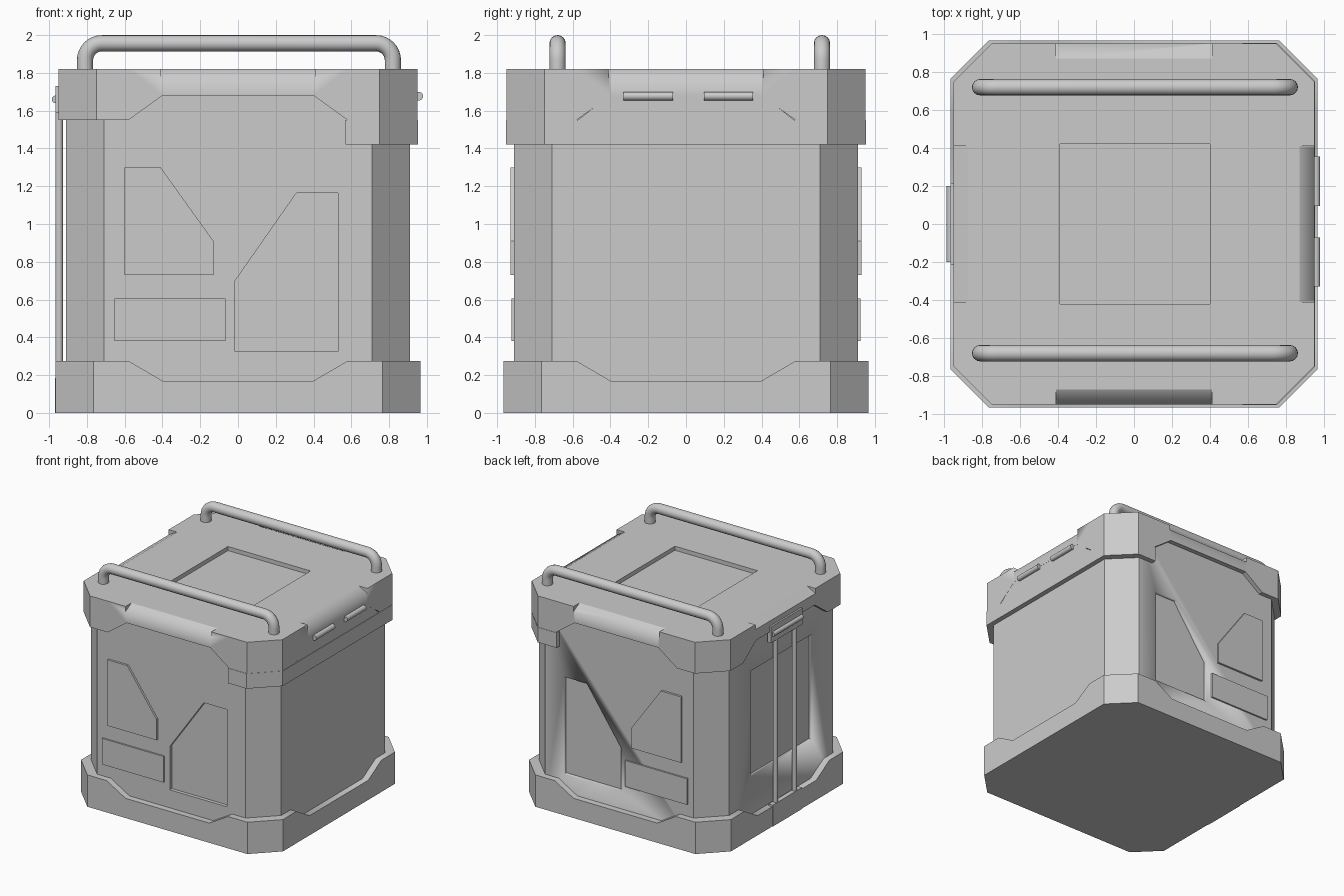
import bpy, bmesh, math
from mathutils import Vector

if "Cube" in bpy.data.objects:
    bpy.data.objects.remove(bpy.data.objects["Cube"])


def add(name, bm, smooth=35):
    bmesh.ops.recalc_face_normals(bm, faces=bm.faces[:])
    me = bpy.data.meshes.new(name)
    bm.to_mesh(me)
    bm.free()
    ob = bpy.data.objects.new(name, me)
    bpy.context.collection.objects.link(ob)
    bpy.ops.object.select_all(action='DESELECT')
    ob.select_set(True)
    bpy.context.view_layer.objects.active = ob
    bpy.ops.object.shade_smooth_by_angle(angle=math.radians(smooth))
    return ob


def loft(name, loops):
    """Closed solid through a list of equal-length point loops."""
    bm = bmesh.new()
    rings = [[bm.verts.new(p) for p in lp] for lp in loops]
    n = len(rings[0])
    for a, b in zip(rings, rings[1:]):
        for i in range(n):
            j = (i + 1) % n
            bm.faces.new((a[i], a[j], b[j], b[i]))
    bm.faces.new(rings[0])
    bm.faces.new(rings[-1])
    return add(name, bm)


def box(name, x0, x1, y0, y1, z0, z1):
    base = [(x0, y0), (x1, y0), (x1, y1), (x0, y1)]
    return loft(name, [[(x, y, z) for x, y in base] for z in (z0, z1)])


def tube(name, pts, r, fillet=0.0):
    """Round bar along a path; inner corners get rounded by the fillet."""
    path = []
    for i, p in enumerate(pts):
        p = Vector(p)
        if 0 < i < len(pts) - 1 and fillet:
            a = p + (Vector(pts[i - 1]) - p).normalized() * fillet
            b = p + (Vector(pts[i + 1]) - p).normalized() * fillet
            c = a + b - p
            for k in range(9):
                t = k * math.pi / 16
                path.append(c + (a - c) * math.cos(t) + (b - c) * math.sin(t))
        else:
            path.append(p)
    loops = []
    plane_n = Vector((0, 1, 0)) if len(pts) > 2 else None
    for i, p in enumerate(path):
        t = (path[min(i + 1, len(path) - 1)] - path[max(i - 1, 0)]).normalized()
        u = plane_n or t.orthogonal().normalized()
        v = t.cross(u)
        loops.append([p + r * (u * math.cos(k * math.pi / 8) + v * math.sin(k * math.pi / 8))
                      for k in range(16)])
    return loft(name, loops)


def cut(target, cutter):
    cutter.hide_render = True
    bpy.context.view_layer.objects.active = target
    m = target.modifiers.new("cut", 'BOOLEAN')
    m.operation, m.solver, m.object = 'DIFFERENCE', 'EXACT', cutter
    bpy.ops.object.modifier_apply(modifier=m.name)
    bpy.data.objects.remove(cutter)


def octagon(h, c):
    q = h - c
    return [(q, -h), (h, -q), (h, q), (q, h), (-q, h), (-h, q), (-h, -q), (-q, -h)]


def rim(name, h, c, z_flat, z_edge, z_mid, z_deep):
    """Chamfered collar whose edge steps back in a trapezoid on each side."""
    def ring(h, c, ze, zm):
        out = []
        for k in range(4):
            for s, z in ((-(h - c), ze), (-0.58, ze), (-0.4, zm), (0.4, zm), (0.58, ze), (h - c, ze)):
                x, y = s, -h
                for _ in range(k):
                    x, y = -y, x
                out.append((x, y, z))
        return out
    return loft(name, [ring(h, c, z_flat, z_flat), ring(h, c, z_edge, z_mid),
                       ring(0.89, 0.19, z_edge, z_mid), ring(0.89, 0.19, z_deep, z_deep)])


# main body
body = loft("body", [[(x, y, z) for x, y in octagon(0.91, 0.2)] for z in (0.05, 1.73)])

# front and back: sunken panel, raised panel and label plate
SUNK = [(-0.015, 0.325), (0.53, 0.325), (0.53, 1.165), (0.31, 1.165), (-0.015, 0.70)]
RAISED = [(-0.60, 0.73), (-0.13, 0.73), (-0.13, 0.91), (-0.41, 1.30), (-0.60, 1.30)]
for s, side in ((-1, "front"), (1, "back")):
    cut(body, loft("cutter", [[(x, s * y, z) for x, z in SUNK] for y in (0.88, 1.0)]))
    loft(side + "_raised_panel", [[(x, s * y, z) for x, z in RAISED] for y in (0.89, 0.928)])
    y0, y1 = sorted((s * 0.89, s * 0.924))
    box(side + "_label_plate", -0.655, -0.065, y0, y1, 0.38, 0.605)

# sunken panel behind the latch rods
cut(body, box("cutter", -1.0, -0.88, -0.42, 0.42, 0.5, 1.41))
bpy.context.view_layer.objects.active = body

# base collar and lid
rim("base_rim", 0.965, 0.2, 0.0, 0.275, 0.17, 0.1)
lid = rim("lid", 0.95, 0.2, 1.82, 1.55, 1.68, 1.70)
cut(lid, box("cutter", -0.39, 0.40, -0.42, 0.42, 1.785, 1.95))

# bevelled finger cuts in the lid edges
for k in range(4):
    wedge = []
    for s in (-0.41, 0.41):
        lp = []
        for d, z in ((0.87, 1.82), (0.96, 1.77), (1.05, 1.77), (1.05, 1.9), (0.87, 1.9)):
            x, y = s, -d
            for _ in range(k):
                x, y = -y, x
            lp.append((x, y, z))
        wedge.append(lp)
    cut(lid, loft("cutter", wedge))

# hinge band wrapping the right side below the lid
half = [(0.57, -0.953), (0.75, -0.953), (0.953, -0.75)]
outer = half + [(x, -y) for x, y in reversed(half)]
inner_half = [(0.57, -0.89), (0.70, -0.89), (0.89, -0.70)]
inner = inner_half + [(x, -y) for x, y in reversed(inner_half)]
profile = outer + inner[::-1]
bm = bmesh.new()
lo, hi = ([bm.verts.new((x, y, z)) for x, y in profile] for z in (1.42, 1.55))
for i in range(12):
    j = (i + 1) % 12
    bm.faces.new((lo[i], lo[j], hi[j], hi[i]))
for i in range(5):
    for r in (lo, hi):
        bm.faces.new((r[i], r[i + 1], r[10 - i], r[11 - i]))
add("hinge_band", bm)
# filler closing the lid notch above the band
gap = [(-0.58, 1.545), (0.58, 1.545), (0.4, 1.685), (-0.4, 1.685)]
loft("hinge_filler", [[(x, y, z) for y, z in gap] for x in (0.88, 0.949)])

# hinge pins
for y0, y1 in ((-0.33, -0.07), (0.095, 0.355)):
    tube("hinge_pin", [(0.957, y0, 1.677), (0.957, y1, 1.677)], 0.023)

# carrying bars on the lid
for y in (-0.68, 0.72):
    tube("carry_bar", [(-0.81, y, 1.8), (-0.81, y, 1.957), (0.82, y, 1.957), (0.82, y, 1.8)],
         0.043, 0.09)

# latch on the left side: rods, keeper plate, clasp and grip
for y in (-0.13, 0.13):
    tube("latch_rod", [(-0.947, y, 0.1), (-0.947, y, 1.68)], 0.02)
box("latch_foot", -0.97, -0.93, -0.2, 0.2, 0.0, 0.185)
box("latch_clasp", -0.965, -0.93, -0.215, 0.215, 1.59, 1.73)
tube("latch_grip", [(-0.966, -0.2, 1.66), (-0.966, 0.2, 1.66)], 0.02)
